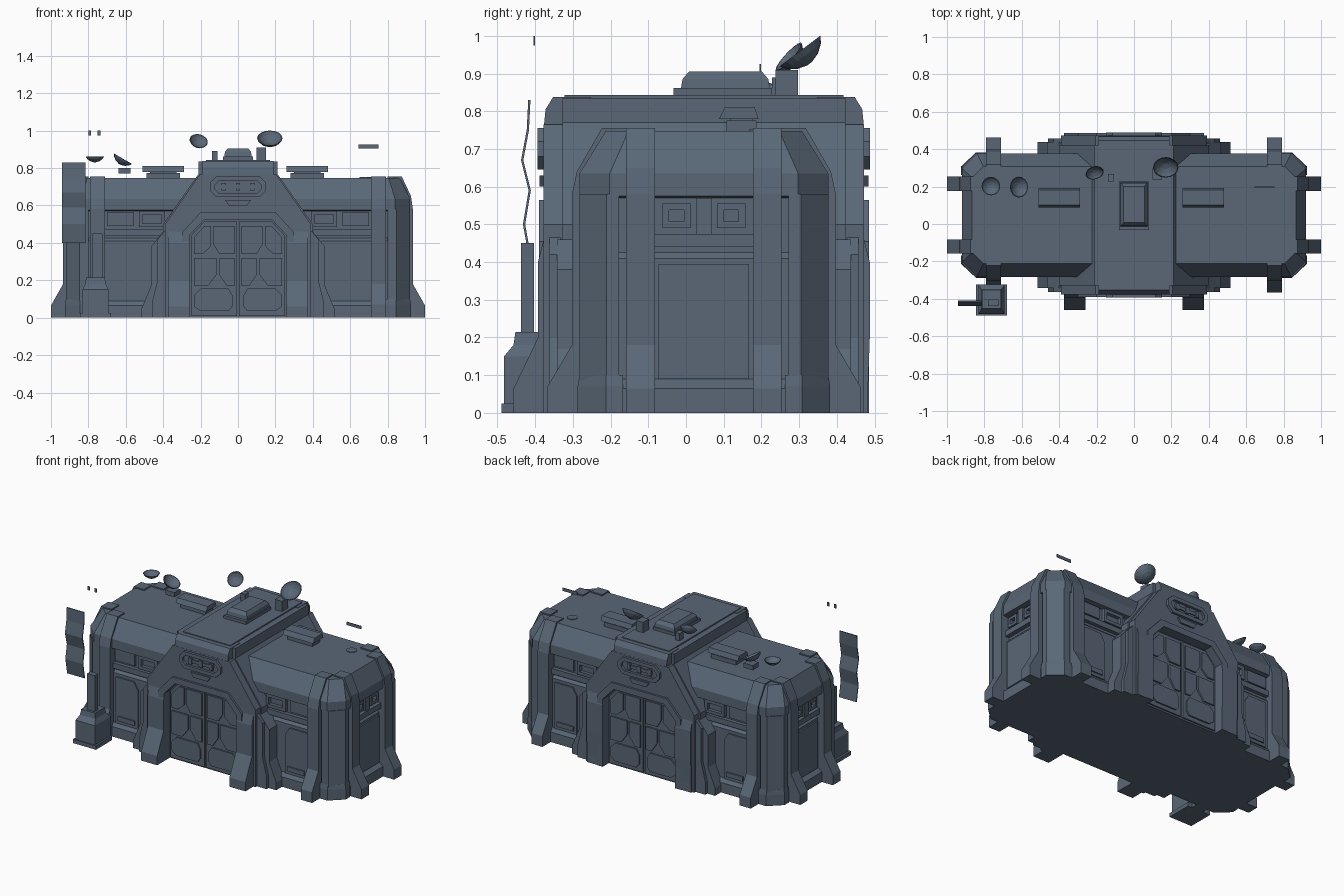
import bpy, bmesh, math
from mathutils import Vector

YC = 0.0475  # hall centre line; all y values below are measured from it
mat = bpy.data.materials.new("slate_blue")
mat.diffuse_color = (0.10, 0.136, 0.182, 1)


def loft(name, loops, cap=True, cyclic=False, sx=1, sy=1):
    """Skin a list of equal-length point loops."""
    bm = bmesh.new()
    vs = [[bm.verts.new((sx * x, YC + sy * y, z)) for x, y, z in lp] for lp in loops]
    n = len(vs[0])
    for a, b in zip(vs, vs[1:] + ([vs[0]] if cyclic else [])):
        for i in range(n):
            j = (i + 1) % n
            bm.faces.new((a[i], a[j], b[j], b[i]))
    if cap and not cyclic:
        bm.faces.new(vs[0])
        bm.faces.new(vs[-1])
    bmesh.ops.recalc_face_normals(bm, faces=bm.faces)
    me = bpy.data.meshes.new(name)
    bm.to_mesh(me)
    bm.free()
    me.materials.append(mat)
    ob = bpy.data.objects.new(name, me)
    bpy.context.collection.objects.link(ob)
    return ob


def place(pts, h, axis):
    return [{'x': (h, a, b), 'y': (a, h, b), 'z': (a, b, h)}[axis] for a, b in pts]


def prism(name, pts, lo, hi, axis='y', sx=1, sy=1):
    return loft(name, [place(pts, lo, axis), place(pts, hi, axis)], sx=sx, sy=sy)


def ring(name, outer, inner, lo, hi, axis='y', sx=1, sy=1):
    return loft(name, [place(outer, lo, axis), place(outer, hi, axis),
                       place(inner, hi, axis), place(inner, lo, axis)], cyclic=True, sx=sx, sy=sy)


def rect(a0, a1, b0, b1):
    return [(a0, b0), (a1, b0), (a1, b1), (a0, b1)]


def box(name, x0, x1, y0, y1, z0, z1, sx=1, sy=1):
    return prism(name, rect(x0, x1, y0, y1), z0, z1, 'z', sx, sy)


def octagon(hx, hy, c, z):
    q = [(hx, hy - c), (hx - c, hy)]
    p = q + [(-x, y) for x, y in q[::-1]]
    return [(x, y, z) for x, y in p + [(-x, -y) for x, y in p]]


def oct2(a, b, c, zc):
    return [(x, y + zc) for x, y, _ in octagon(a, b, c, 0)]


def dish(name, centre, normal, r):
    """Open bowl, rim centred on the given point."""
    q = Vector(normal).to_track_quat('Z', 'Y')
    loops = []
    for f, h in ((.12, -.62), (.5, -.5), (.82, -.26), (1, 0), (.93, 0), (.75, -.2), (.45, -.4), (.1, -.5)):
        lp = [q @ Vector((r * f * math.cos(i * math.pi / 8), r * f * math.sin(i * math.pi / 8), r * h))
              + Vector(centre) for i in range(16)]
        loops.append([tuple(v) for v in lp])
    loft(name, loops)


# Main hall: walls, recessed window band, eaves and sloped roof
loft("hall", [octagon(hx, hy, c, z) for hx, hy, c, z in (
    (.92, .33, .08, 0), (.92, .33, .08, .065), (.89, .312, .075, .09), (.89, .312, .075, .41),
    (.875, .295, .07, .425), (.875, .295, .07, .57), (.92, .33, .08, .575), (.92, .33, .08, .635),
    (.865, .26, .06, .748))])

for sx in (1, -1):
    for sy in (1, -1):
        # Hall corner columns
        prism("corner_column", [(.80, .27), (.80, .33), (.848, .33), (.92, .258), (.92, .225), (.86, .225)],
              0, .58, 'z', sx, sy)
        loft("corner_foot", [[(.79, .25, z), (.79, d, z), (.845, d, z), (d + .59, .26, z), (d + .59, .215, z)]
                             for d, z in ((.335, 0), (.335, .07), (.33, .1))], sx=sx, sy=sy)
        # Tall pillars with splayed feet on long walls
        prism("wall_pillar", [(.2, 0), (.415, 0), (.415, .07), (.35, .18), (.35, .58), (.337, .64),
                              (.27, .756), (.2, .756)], .71, .79, 'x', sx, sy)
        # Pillars on end walls
        prism("end_pillar", [(.8, 0), (1, 0), (1, .065), (.935, .18), (.935, .58), (.925, .65),
                             (.875, .756), (.8, .756)], .13, .206, 'y', sx, sy)
        # Long wall details
        prism("wall_panel", [(.53, .09), (.69, .09), (.69, .39), (.56, .39), (.53, .34)], .30, .32, 'y', sx, sy)
        box("wall_ledge", .38, .72, .28, .32, .44, .475, sx, sy)
        ring("wall_window_frame", rect(.39, .53, .485, .57), rect(.41, .51, .505, .55), .28, .318, 'y', sx, sy)
        box("wall_window_block", .56, .70, .28, .31, .49, .565, sx, sy)
        box("wall_vent", .55, .67, .31, .328, .11, .14, sx, sy)
        # End wall windows
        ring("end_window_frame", rect(.035, .11, .49, .555), rect(.053, .092, .507, .538), .86, .9, 'x', sx, sy)
        # Stepped shoulder beside each gate
        prism("gate_shoulder", [(.36, 0), (.515, 0), (.515, .05), (.465, .17), (.465, .38), (.40, .46), (.36, .46)],
              .28, .39, 'y', sx, sy)
        prism("gate_shoulder_step", [(.36, 0), (.46, 0), (.46, .08), (.43, .2), (.43, .42), (.36, .5)],
              .38, .41, 'y', sx, sy)
    # End wall centre details
    box("end_ledge", .86, .905, -.13, .13, .44, .475, sx)
    box("end_divider", .86, .9, -.02, .02, .475, .57, sx)
    box("end_panel", .87, .9, -.12, .12, .09, .395, sx)

# Raised central block running front to back
arch = [(-.40, 0), (-.40, .5), (-.21, .77), (-.21, .835), (.21, .835), (.21, .77), (.40, .5), (.40, 0)]
prism("central_block", arch, -.375, .375)
box("central_roof_cap", -.17, .17, -.37, .37, .83, .843)

door_panels = [
    [(.02, .34), (.10, .34), (.13, .39), (.13, .49), (.02, .49)],
    [(.145, .38), (.19, .34), (.235, .34), (.235, .43), (.18, .49), (.145, .49)],
    [(.02, .17), (.06, .17), (.10, .23), (.10, .32), (.02, .32)],
    [(.115, .23), (.16, .17), (.235, .17), (.235, .32), (.115, .32)],
    [(.03, .06), (.05, .035), (.20, .035), (.235, .06), (.235, .12), (.20, .155), (.05, .155), (.03, .12)]]

for sy, foot in ((-1, .507), (1, .435)):
    # Gate arch with chamfered opening and inner trim
    opening = [(.26, 0), (.26, .44), (.18, .525), (-.18, .525), (-.26, .44), (-.26, 0)]
    trim = [(-.30, 0), (-.30, .455), (-.2, .565), (.2, .565), (.30, .455), (.30, 0)]
    legs = [(-.39, 0), (-.39, .5), (-.205, .765), (.205, .765), (.39, .5), (.39, 0)]
    prism("gate_arch", legs + opening, .36, .425, sy=sy)
    prism("gate_trim", trim + opening, .41, .438, sy=sy)
    prism("gate_keystone", [(-.05, .60), (.05, .60), (.07, .63), (-.07, .63)], .41, .436, sy=sy)
    # Canopy and slotted housing over the gate
    prism("gate_canopy", [(.3, .755), (.425, .755), (.42, .805), (.40, .838), (.3, .838)], -.19, .19, 'x', sy=sy)
    ring("slot_housing", oct2(.15, .055, .035, .70), oct2(.125, .032, .022, .70), .40, .441, sy=sy)
    box("slot_bar", -.09, .09, .40, .432, .69, .71, sy=sy)
    for x in (-.075, 0, .075):
        box("slot_tooth", x - .012, x + .012, .40, .437, .68, .72, sy=sy)
    for sx in (1, -1):
        # Door leaves with raised plates
        prism("door_leaf", [(.006, .01), (.25, .01), (.25, .44), (.18, .515), (.006, .515)], .36, .385, 'y', sx, sy)
        for p in door_panels:
            prism("door_plate", p, .38, .395, 'y', sx, sy)
        # Splayed gate feet
        prism("gate_foot", [(.37, 0), (foot, 0), (foot, .06), (.44, .2), (.44, .40), (.425, .46), (.37, .46)],
              .26, .375, 'x', sx, sy)

# Roof hatch
box("hatch_base", -.08, .08, -.08, .18, .84, .862)
loft("hatch_dome", [[(x * w, .057 + y * d, z) for x, y in ((1, 1), (-1, 1), (-1, -1), (1, -1))]
                    for w, d, z in ((.073, .118, .86), (.07, .114, .885), (.055, .097, .905))])

# Roof vents
for x0 in (-.51, .26):
    box("vent_base", x0 + .02, x0 + .20, .06, .14, .745, .775)
    prism("vent_cap", [(.04, .78), (.145, .78), (.135, .81), (.055, .81)], x0, x0 + .22, 'x')
    box("vent_neck", x0 + .04, x0 + .18, .07, .13, .77, .785)

# Dishes and their mounts
dish("large_dish", (.17, .255, .960), (0, -.6, .8), .068)
box("large_dish_post", .10, .15, .19, .25, .84, .91)
dish("small_dish", (-.21, .225, .945), (.2, -.7, .65), .05)
box("small_dish_post", -.14, -.11, .18, .22, .84, .89)
dish("flat_dish", (-.765, .155, .862), (0, 0, 1), .05)
dish("tilted_dish", (-.615, .15, .85), (.5, 0, .86), .056)
box("tilted_dish_mount", -.64, -.575, .12, .18, .77, .80)

# Aerial on the right roof
prism("aerial_base", oct2(.03, .03, .018, .15), .745, .752, 'z').location.x = .68
box("aerial_bar", .645, .75, .148, .152, .905, .925)

# Flag stand, pole and wavy banner
box("stand_plate", -.845, -.68, -.5375, -.37, 0, .025)
loft("stand_block", [[(-.762 + x * w, -.45 + y * d, z) for x, y in ((1, 1), (-1, 1), (-1, -1), (1, -1))]
                     for w, d, z in ((.07, .08, .02), (.07, .08, .15), (.055, .055, .18), (.05, .05, .215))])
box("pole", -.78, -.725, -.485, -.45, .2, .45)
for x in (-.80, -.75):
    box("pole_tip", x, x + .014, -.452, -.448, .975, 1.0)
wave = [(-.462, .40), (-.48, .50), (-.465, .59), (-.485, .67), (-.47, .75), (-.466, .83)]
prism("banner", wave + [(y + .006, z) for y, z in wave[::-1]], -.94, -.815, 'x')
